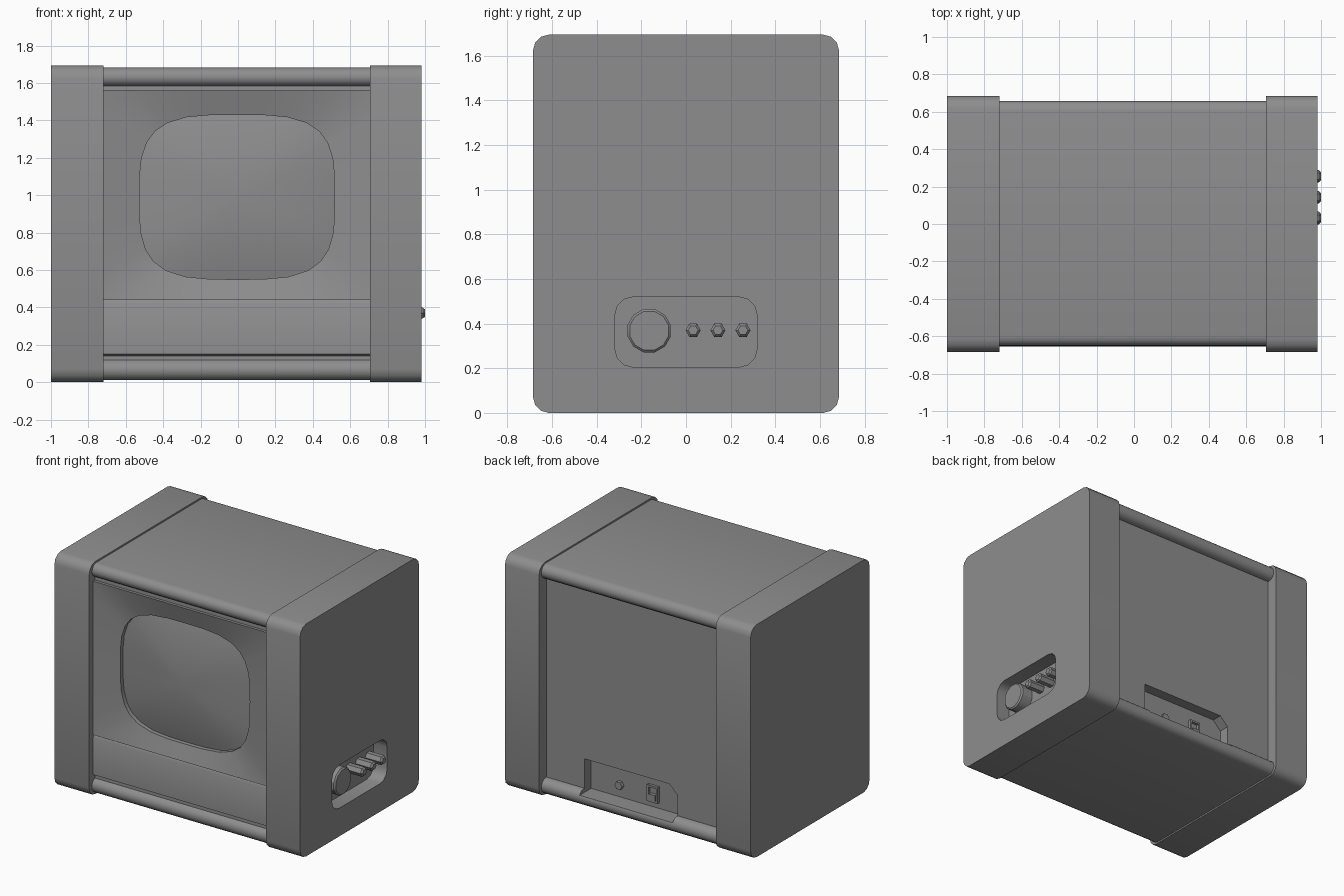
import bpy, bmesh, math
from mathutils import Vector

old = bpy.data.objects.get("Cube")
if old:
    bpy.data.objects.remove(old, do_unlink=True)

# Single casing colour
GREY = (0.27, 0.27, 0.27, 1)
grey = bpy.data.materials.new("casing grey")
grey.use_nodes = True
grey.diffuse_color = GREY
bsdf = next(n for n in grey.node_tree.nodes if n.type == 'BSDF_PRINCIPLED')
bsdf.inputs["Base Color"].default_value = GREY


def finish(name, bm, smooth=35, recalc=True):
    if recalc:
        bmesh.ops.recalc_face_normals(bm, faces=bm.faces)
    me = bpy.data.meshes.new(name)
    bm.to_mesh(me)
    bm.free()
    me.materials.append(grey)
    ob = bpy.data.objects.new(name, me)
    bpy.context.collection.objects.link(ob)
    if smooth:
        shade(ob, smooth)
    return ob


def shade(ob, angle):
    bpy.ops.object.select_all(action='DESELECT')
    ob.select_set(True)
    bpy.context.view_layer.objects.active = ob
    bpy.ops.object.shade_smooth_by_angle(angle=math.radians(angle))


def prism(name, outline, start, end, axis='X', smooth=35):
    """Extrude a closed outline: (y, z) along X or (x, z) along Y."""
    bm = bmesh.new()
    place = (lambda p, d: (d, p[0], p[1])) if axis == 'X' else (lambda p, d: (p[0], d, p[1]))
    rings = [[bm.verts.new(place(p, d)) for p in outline] for d in (start, end)]
    n = len(outline)
    for i in range(n):
        j = (i + 1) % n
        bm.faces.new((rings[0][i], rings[0][j], rings[1][j], rings[1][i]))
    bm.faces.new(rings[0])
    bm.faces.new(rings[1])
    return finish(name, bm, smooth)


def circle(cx, cz, r, n, turn=0.0):
    return [(cx + r * math.cos(math.tau * i / n + turn),
             cz + r * math.sin(math.tau * i / n + turn)) for i in range(n)]


def rounded(cx, cz, hx, hz, r, seg):
    pts = []
    for k, (sx, sz) in enumerate(((1, 1), (-1, 1), (-1, -1), (1, -1))):
        for i in range(seg + 1):
            a = math.pi / 2 * (k + i / seg)
            pts.append((cx + sx * (hx - r) + r * math.cos(a),
                        cz + sz * (hz - r) + r * math.sin(a)))
    return pts


def cut(ob, cutter):
    cutter.hide_render = True
    mod = ob.modifiers.new("cut", 'BOOLEAN')
    mod.operation = 'DIFFERENCE'
    mod.solver = 'EXACT'
    mod.object = cutter
    bpy.ops.object.select_all(action='DESELECT')
    ob.select_set(True)
    bpy.context.view_layer.objects.active = ob
    bpy.ops.object.modifier_apply(modifier=mod.name)
    bpy.data.objects.remove(cutter, do_unlink=True)
    shade(ob, 35)


# Side panels
panel = rounded(0, 0.847, 0.685, 0.847, 0.07, 3)
left_panel = prism("left_side_panel", panel, 0.705, 0.98)
prism("right_side_panel", panel, -1.0, -0.72)

# Control pocket in the side panel
cut(left_panel, prism("pocket_cutter", rounded(0, 0.362, 0.318, 0.157, 0.08, 3), 0.87, 1.1))


# Casing between the panels, with a rounded roll at each long edge
def roll(cy, cz, r, start, end, n=7):
    return [(cy + r * math.cos(math.radians(start + (end - start) * i / n)),
             cz + r * math.sin(math.radians(start + (end - start) * i / n))) for i in range(n + 1)]


profile = (roll(-0.602, 1.632, 0.05, 90, 250)
           + [(-0.62, 1.575), (-0.62, 1.56), (-0.5, 1.56), (-0.5, 0.44), (-0.63, 0.44),
              (-0.64, 0.42), (-0.64, 0.15), (-0.62, 0.14), (-0.62, 0.118)]
           + roll(-0.6, 0.066, 0.055, 115, 270)
           + roll(0.605, 0.066, 0.055, -90, 90)
           + [(0.598, 0.121), (0.598, 1.575)]
           + roll(0.605, 1.629, 0.054, -90, 90))
casing = prism("casing", profile, -0.725, 0.71)

# Rear connector recess with one clipped corner
recess = [(0.40, 0.09), (0.40, 0.335), (-0.285, 0.335), (-0.35, 0.27), (-0.35, 0.09)]
cut(casing, prism("recess_cutter", recess, 0.52, 0.70, 'Y', 0))

# Rear socket and switch
prism("rear_socket", circle(0.165, 0.18, 0.03, 6), 0.515, 0.545, 'Y', 30)
for x in (-0.142, -0.068):
    prism("switch_frame_side", rounded(x, 0.19, 0.007, 0.06, 0.002, 1), 0.515, 0.54, 'Y')
for z in (0.137, 0.243):
    prism("switch_frame_end", rounded(-0.105, z, 0.032, 0.007, 0.002, 1), 0.515, 0.54, 'Y')
prism("switch_rocker", rounded(-0.105, 0.165, 0.026, 0.022, 0.003, 1), 0.515, 0.545, 'Y')

# Screen surround: rectangular rim blending into a rounded opening
CX, CZ, PER_SIDE = -0.005, 0.99, 8
LO, HI = Vector((-0.72, 0.44)), Vector((0.708, 1.56))
corners = [LO, Vector((HI.x, LO.y)), HI, Vector((LO.x, HI.y))]
rim = [corners[k].lerp(corners[(k + 1) % 4], i / PER_SIDE)
       for k in range(4) for i in range(PER_SIDE)]


def opening(p, n=3.5):
    d = p - Vector((CX, CZ))
    f = (abs(d.x / 0.522) ** n + abs(d.y / 0.44) ** n) ** (-1 / n)
    return d * f


def lofted(name, rings, cap, smooth):
    bm = bmesh.new()
    loops = [[bm.verts.new(p) for p in ring] for ring in rings]
    n = len(loops[0])
    for a, b in zip(loops, loops[1:]):
        for i in range(n):
            j = (i + 1) % n
            bm.faces.new((a[i], a[j], b[j], b[i]))
    if cap is not None:
        tip = bm.verts.new((CX, cap, CZ))
        for i in range(n):
            bm.faces.new((loops[-1][i], loops[-1][(i + 1) % n], tip))
    return finish(name, bm, smooth, recalc=False)


def screen_ring(scale, y):
    return [(CX + o.x * scale, y, CZ + o.y * scale) for o in map(opening, rim)]


lofted("screen_surround", [[(p.x, -0.50, p.y) for p in rim],
                           [(p.x, -0.64, p.y) for p in rim],
                           screen_ring(1, -0.603), screen_ring(1, -0.56)], None, 40)

# Bulging screen
lofted("screen", [screen_ring(s, -0.572 - 0.055 * (1 - s * s))
                  for s in (1.0, 0.92, 0.8, 0.6, 0.4, 0.2)], -0.627, 40)


# Side controls: a tapered dial and three pins
def dial(name, y, z, r, n, x_end, bevel, turn=0.0):
    bm = bmesh.new()
    rings = [[bm.verts.new((x, *p)) for p in circle(y, z, rad, n, turn)]
             for x, rad in ((0.865, r), (x_end - bevel, r), (x_end, r - bevel))]
    for a, b in zip(rings, rings[1:]):
        for i in range(n):
            j = (i + 1) % n
            bm.faces.new((a[i], a[j], b[j], b[i]))
    bm.faces.new(rings[-1])
    finish(name, bm, 30)


dial("large_dial", -0.165, 0.368, 0.10, 12, 0.965, 0.01, math.pi / 12)
for i, y in enumerate((0.032, 0.143, 0.255)):
    dial(f"control_pin_{i + 1}", y, 0.37, 0.034, 6, 1.0, 0.012)
